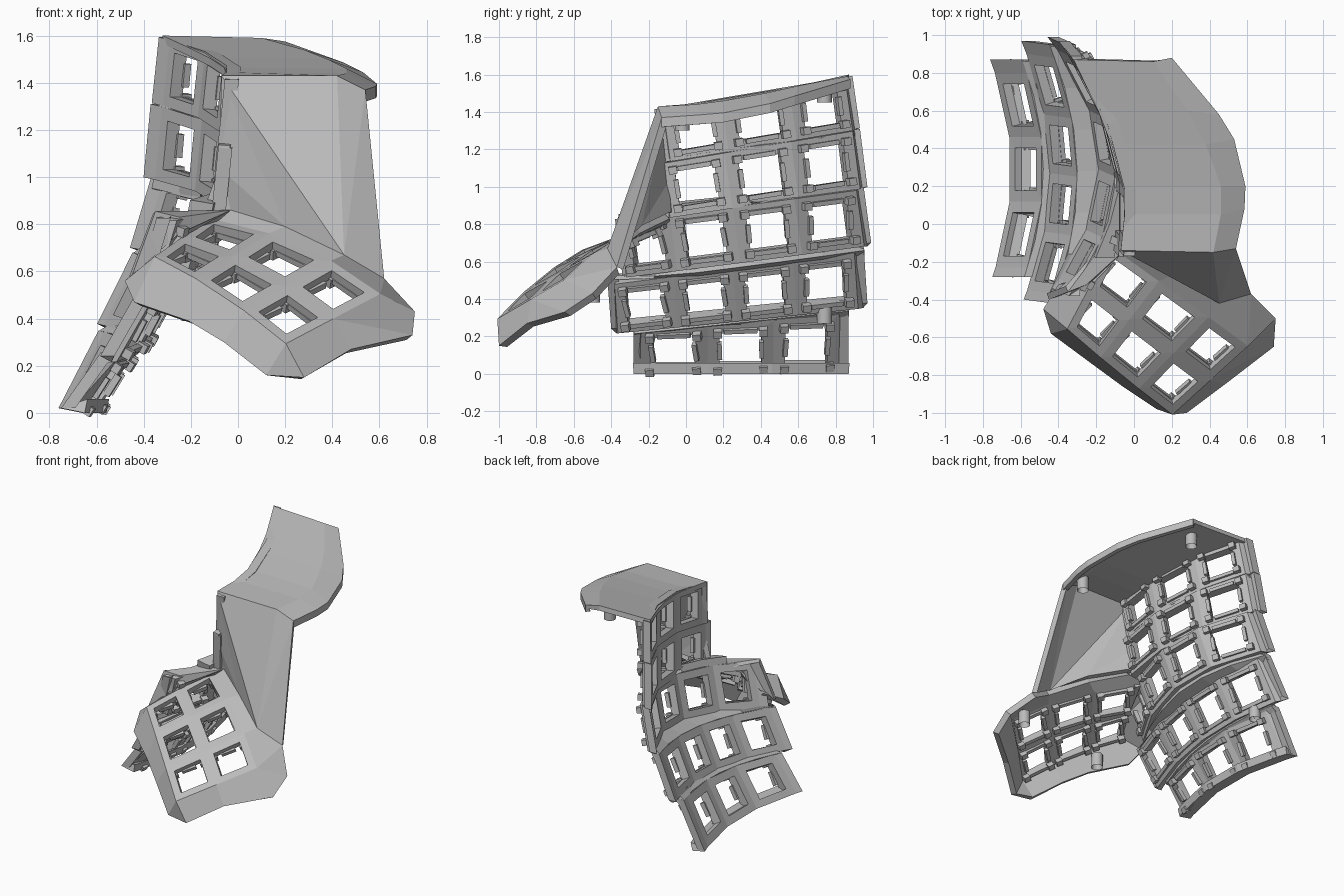
import bpy, bmesh
from mathutils import Vector as V, Matrix

cube = bpy.data.objects.get("Cube")
if cube:
    bpy.data.objects.remove(cube)

grey = bpy.data.materials.new("plain grey")
grey.use_nodes = True
COL = (0.5, 0.5, 0.5, 1)
grey.diffuse_color = COL
grey.node_tree.nodes["Principled BSDF"].inputs["Base Color"].default_value = COL


def finish(name, bm):
    me = bpy.data.meshes.new(name)
    bm.to_mesh(me)
    bm.free()
    me.materials.append(grey)
    ob = bpy.data.objects.new(name, me)
    bpy.context.scene.collection.objects.link(ob)
    return ob


def sheet(name, faces, out, thick):
    """Weld faces given as point lists, turn them to 'out', thicken inward."""
    bm = bmesh.new()
    for f in faces:
        bm.faces.new([bm.verts.new(p) for p in f])
    bmesh.ops.remove_doubles(bm, verts=bm.verts, dist=0.002)
    bmesh.ops.recalc_face_normals(bm, faces=bm.faces)
    if sum((f.normal * f.calc_area()).dot(V(out)) for f in bm.faces) < 0:
        bmesh.ops.reverse_faces(bm, faces=bm.faces)
    ob = finish(name, bm)
    mod = ob.modifiers.new("thickness", 'SOLIDIFY')
    mod.thickness, mod.offset = thick, -1
    return ob


def ring(cell, k=0.66):
    """Four faces around a square window inside a cell."""
    mid = sum(cell, V()) / 4
    win = [mid + (p - mid) * k for p in cell]
    return [[cell[i], cell[(i + 1) % 4], win[(i + 1) % 4], win[i]] for i in range(4)]


def clips(bm, cell, out, depth):
    """Switch holders on the hidden side of a window."""
    mid = sum(cell, V()) / 4
    u = (cell[1] + cell[2] - cell[0] - cell[3]) / 2
    v = (cell[2] + cell[3] - cell[0] - cell[1]) / 2
    n = u.cross(v).normalized()
    if n.dot(V(out)) < 0:
        n = -n
    un, vn = u.normalized(), n.cross(u).normalized()

    def block(a, b, d, size):
        rot = Matrix((un, vn, n)).transposed().to_4x4()
        where = Matrix.Translation(mid + u * a + v * b - n * d)
        bmesh.ops.create_cube(bm, size=1, matrix=where @ rot @ Matrix.Diagonal((*size, 1)))

    for s in (-1, 1):
        block(s * 0.33, 0, depth + 0.005, (0.025, 0.10, 0.03))
        block(0, s * 0.36, depth + 0.005, (0.18, 0.025, 0.025))
        for r in (-1, 1):
            block(s * 0.36, r * 0.35, depth + 0.015, (0.045, 0.04, 0.045))


# Finger columns: y nodes, y tilt, bend (centre, strength),
# low and high edge (x, z, slope)
COLUMNS = {
    "lowest": ((-.23, .12, .46, .80), 0, .28, .32, (-.65, .02, 0), (-.48, .27, .08)),
    "lower": ((-.37, -.06, .25, .56, .88), .02, .25, .30, (-.45, .27, .10), (-.30, .54, .13)),
    "middle": ((-.33, -.07, .25, .56, .88), .04, .27, .58, (-.19, .56, .13), (-.10, .86, .13)),
    "upper": ((-.12, .20, .54, .86), .04, .07, .42, (-.09, .84, .15), (-.06, 1.13, .17)),
    "highest": ((-.12, .18, .53, .82), .04, .03, .40, (-.07, 1.14, .17), (-.04, 1.42, .17)),
}


def edge(y, column, which):
    _, tilt, mid, bend, *sides = column
    x, z, slope = sides[which]
    return V((x - bend * (y - mid) ** 2, y + tilt * (1 - which), z + slope * (y + 0.13)))


OUT = (-1, 0, 0.3)
holders = bmesh.new()
for name, col in COLUMNS.items():
    ys = col[0]
    pairs = [(edge(y, col, 0), edge(y, col, 1)) for y in (ys[0] - .05, *ys, ys[-1] + .07)]
    faces = []
    for i, (a, b) in enumerate(zip(pairs, pairs[1:])):
        cell = [a[0], b[0], b[1], a[1]]
        if 0 < i < len(ys):
            faces += ring(cell)
            clips(holders, cell, OUT, 0.06)
        else:
            faces.append(cell)
        # flat foot the whole part stands on
        if name == "lowest":
            foot = V((0.1, 0, -0.02))
            faces.append([a[0], b[0], b[0] + foot, a[0] + foot])
    # end flanges turned inward
    for a in (pairs[0], pairs[-1]):
        shift = V((0.06, 0, 0))
        faces.append([a[0], a[1], a[1] + shift, a[0] + shift])
    sheet(name + "_finger_column", faces, OUT, 0.06)

# Webs that close the steps between neighbouring columns
names = list(COLUMNS)
for lo, hi in zip(names, names[1:]):
    a, b = COLUMNS[lo], COLUMNS[hi]
    start, end = max(a[0][0], b[0][0]) - .05, min(a[0][-1], b[0][-1]) + .06
    ys = [start + (end - start) * i / 6 for i in range(7)]
    rows = [(edge(y, a, 1), edge(y - b[1], b, 0) + V((0.01, 0, 0.01))) for y in ys]
    sheet(hi + "_column_web", [[p[0], q[0], q[1], p[1]] for p, q in zip(rows, rows[1:])],
          OUT, 0.05)

# Thumb plate: window centres widened into a grid of cells
back = [V((-.07, -.29, .76)), V((.2, -.49, .68)), V((.43, -.66, .52))]
front = [V((-.22, -.53, .66)), V((0, -.71, .56)), V((.21, -.87, .40))]


def spread(row, pad=0.38):
    a, b, c = row
    return [a + (a - b) * pad, (a + b) / 2, (b + c) / 2, c + (c - b) * pad]


rb, rf = spread(back), spread(front)
grid = [[p + (p - q) * 0.38 for p, q in zip(rb, rf)],
        [(p + q) / 2 for p, q in zip(rb, rf)],
        [q + (q - p) * 0.38 for p, q in zip(rb, rf)]]
faces = []
for j in range(2):
    for i in range(3):
        cell = [grid[j][i], grid[j][i + 1], grid[j + 1][i + 1], grid[j + 1][i]]
        faces += ring(cell)
        clips(holders, cell, (0, 0, 1), 0.045)

# Sloping rim around the thumb plate: grid row, grid column, outer point
RIM = [(0, 0, (-.03, -.12, .86)), (0, 1, (.2, -.27, .79)), (0, 2, (.45, -.42, .67)),
       (0, 3, (.62, -.37, .57)), (0, 3, (.75, -.50, .43)), (1, 3, (.74, -.65, .33)),
       (1, 3, (.48, -.85, .27)), (2, 3, (.28, -1.0, .15)), (2, 3, (.12, -.98, .16)),
       (2, 2, (-.06, -.86, .30)), (2, 1, (-.21, -.75, .39)), (2, 0, (-.44, -.58, .47)),
       (2, 0, (-.48, -.45, .56)), (1, 0, (-.40, -.32, .63)), (1, 0, (-.25, -.28, .77))]
for (j, i, p), (m, k, q) in zip(RIM, RIM[1:] + RIM[:1]):
    inner = [grid[m][k]] if (j, i) == (m, k) else [grid[m][k], grid[j][i]]
    faces.append([V(p), V(q)] + inner)
sheet("thumb_plate", faces, (0, -0.4, 1), 0.045)
finish("switch_holders", holders)

# Roof: left edge, crest and outer edge from back to front
ROOF = [((-.32, .87, 1.60), (.10, .86, 1.59), (.20, .88, 1.575)),
        ((-.19, .60, 1.54), (.28, .60, 1.54), (.45, .58, 1.485)),
        ((-.12, .42, 1.505), (.38, .42, 1.50), (.53, .45, 1.445)),
        ((-.06, .20, 1.465), (.46, .20, 1.46), (.59, .20, 1.395)),
        ((-.05, .05, 1.445), (.46, .05, 1.44), (.585, .08, 1.385)),
        ((-.07, -.14, 1.43), (.42, -.15, 1.43), (.54, -.13, 1.37))]
faces = []
for a, b in zip(ROOF, ROOF[1:]):
    a, b = ([V(p) for p in r] for r in (a, b))
    drop = V((0, 0, -0.05))
    faces += [[a[0], a[1], b[1], b[0]], [a[1], a[2], b[2], b[1]],
              [a[2], a[2] + drop, b[2] + drop, b[2]]]
sheet("roof", faces, (0.2, 0, 1), 0.035)

# Faceted front wall from the roof down to the thumb plate
A, B, C = (V(p) for p in ROOF[-1])
D, E, G, H = (V(RIM[i][2]) for i in (3, 2, 1, 0))
F = V((-.08, -.12, 1.04))
K = V((-.15, -.09, .85))
sheet("front_wall", [[A, B, E], [B, C, E], [C, D, E], [A, E, G], [A, G, F], [F, G, H],
                     [F, H, K]], (0, -1, 0.3), 0.04)

# Facets linking the thumb plate to the middle finger column
P, Q = V((-.35, -.36, .855)), V((-.25, -.32, .83))
R, S = V((-.25, -.33, .76)), V((-.45, -.40, .58))
sheet("thumb_link", [[P, Q, R, S], [P, Q, H, K], [Q, R, H]], (-0.3, -1, 0.5), 0.035)

# Hollow screw posts under the rims
POSTS = [(.10, .74, 1.50, .10), (.45, -.02, 1.35, .10), (.58, -.50, .43, .10),
         (-.20, -.64, .44, .10), (-.48, .74, .32, .10)]
for n, (x, y, z, h) in enumerate(POSTS):
    bpy.ops.mesh.primitive_cylinder_add(vertices=20, radius=0.04, depth=h, location=(x, y, z))
    post = bpy.context.object
    post.name = "screw_post_%d" % (n + 1)
    post.data.materials.append(grey)
    bm = bmesh.new()
    bm.from_mesh(post.data)
    base = min(bm.faces, key=lambda f: f.calc_center_median().z)
    bmesh.ops.inset_region(bm, faces=[base], thickness=0.018)
    bmesh.ops.translate(bm, verts=base.verts, vec=(0, 0, h * 0.7))
    bm.to_mesh(post.data)
    bm.free()
    bpy.ops.object.shade_smooth_by_angle()
